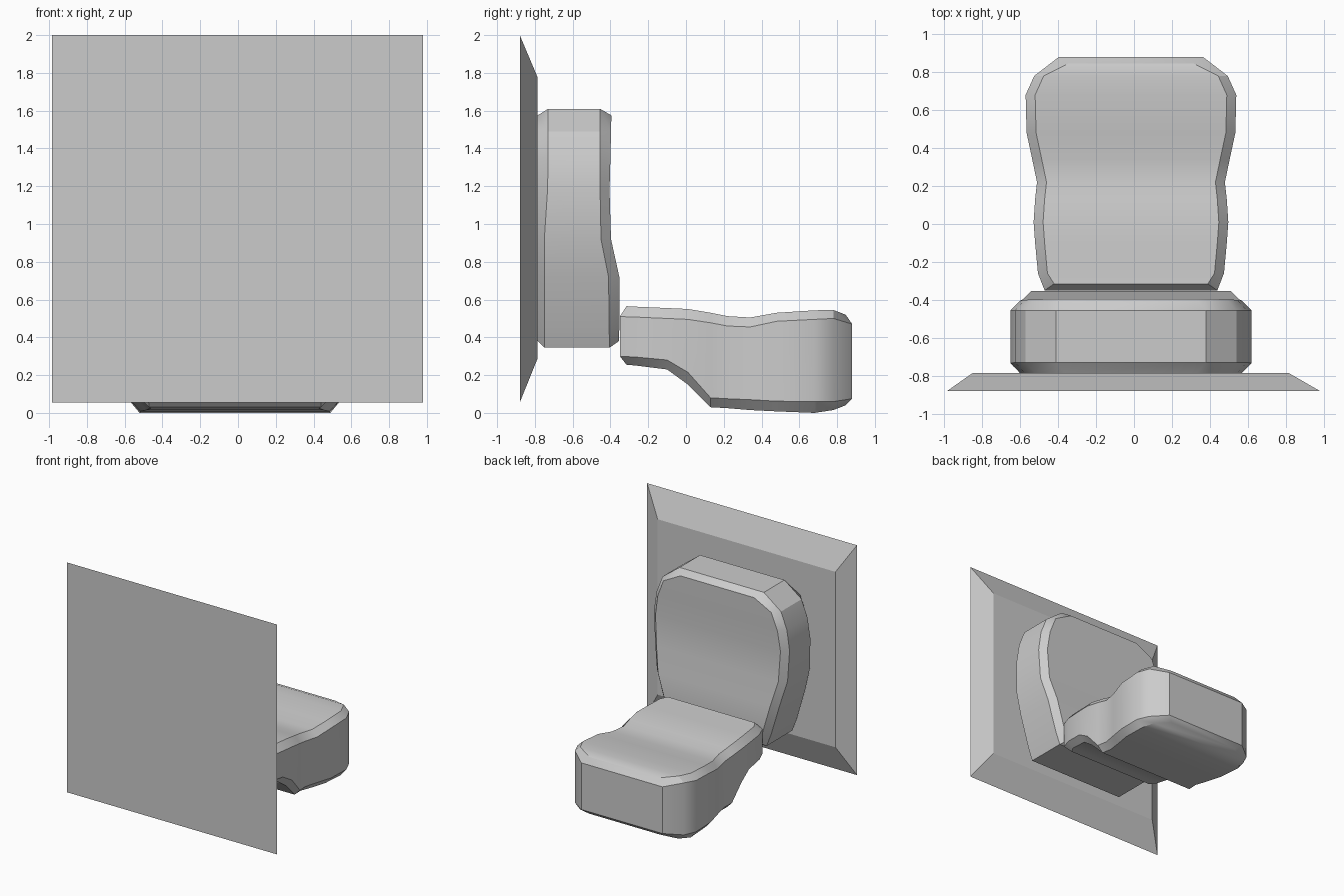
import bpy, bmesh, math

old = bpy.data.objects.get("Cube")
if old:
    bpy.data.objects.remove(old, do_unlink=True)

grey = bpy.data.materials.new("plain_grey")
grey.use_nodes = True
colour = (0.6, 0.6, 0.6, 1)
grey.diffuse_color = colour
grey.node_tree.nodes["Principled BSDF"].inputs["Base Color"].default_value = colour


def finish(bm, name, smooth):
    bmesh.ops.recalc_face_normals(bm, faces=bm.faces)
    mesh = bpy.data.meshes.new(name)
    bm.to_mesh(mesh)
    bm.free()
    mesh.materials.append(grey)
    obj = bpy.data.objects.new(name, mesh)
    bpy.context.collection.objects.link(obj)
    if smooth:
        bpy.ops.object.select_all(action='DESELECT')
        obj.select_set(True)
        bpy.context.view_layer.objects.active = obj
        bpy.ops.object.shade_smooth_by_angle(angle=math.radians(30))
    return obj


def cushion(name, stations, place, rim=0.05, end=0.035, centre=-0.016):
    """Loft chamfered sections: (position, half width, four layer heights)."""
    bm = bmesh.new()
    lo, hi = stations[0][0], stations[-1][0]
    rings = []
    for t, half, *layers in stations:
        inner_t = min(max(t, lo + end), hi - end)
        left, right = [], []
        for i, h in enumerate(layers):
            inner = i in (0, 3)
            w = half - rim if inner else half
            pos = inner_t if inner else t
            left.append(bm.verts.new(place(centre - w, pos, h)))
            right.append(bm.verts.new(place(centre + w, pos, h)))
        rings.append(left + right[::-1])
    # skin along the length
    for a, b in zip(rings, rings[1:]):
        for i in range(8):
            j = (i + 1) % 8
            bm.faces.new((a[i], a[j], b[j], b[i]))
    # chamfered ends
    for r in (rings[0], rings[-1]):
        for i in range(3):
            bm.faces.new((r[i], r[i + 1], r[6 - i], r[7 - i]))
    return finish(bm, name, True)


# Seat pad: stations run front to back, layers run upward
cushion("seat", [
    (-0.35, 0.455, 0.255, 0.30, 0.51, 0.565),
    (-0.26, 0.49, 0.25, 0.295, 0.507, 0.562),
    (-0.10, 0.505, 0.23, 0.28, 0.50, 0.555),
    (0.01, 0.513, 0.15, 0.215, 0.495, 0.55),
    (0.13, 0.505, 0.03, 0.08, 0.477, 0.53),
    (0.22, 0.495, 0.025, 0.075, 0.46, 0.512),
    (0.34, 0.52, 0.015, 0.07, 0.455, 0.505),
    (0.48, 0.55, 0.008, 0.062, 0.485, 0.53),
    (0.68, 0.555, 0.0, 0.06, 0.495, 0.543),
    (0.78, 0.51, 0.015, 0.06, 0.50, 0.545),
    (0.88, 0.38, 0.04, 0.075, 0.47, 0.52),
], lambda x, t, h: (x, t, h))

# Back pad: stations run upward, layers run away from the plate
cushion("backrest", [
    (0.345, 0.455, -0.785, -0.75, -0.405, -0.355),
    (0.45, 0.495, -0.785, -0.75, -0.407, -0.353),
    (0.72, 0.575, -0.785, -0.75, -0.41, -0.353),
    (0.92, 0.62, -0.785, -0.75, -0.45, -0.397),
    (1.18, 0.635, -0.785, -0.733, -0.455, -0.405),
    (1.35, 0.61, -0.785, -0.73, -0.455, -0.40),
    (1.49, 0.555, -0.785, -0.73, -0.455, -0.397),
    (1.61, 0.395, -0.785, -0.73, -0.455, -0.395),
], lambda x, t, h: (x, h, t))

# Wall plate with sloping edges
bm = bmesh.new()


def rectangle(x0, x1, z0, z1, y):
    return [bm.verts.new((x, y, z)) for x, z in ((x0, z0), (x1, z0), (x1, z1), (x0, z1))]


outer = rectangle(-0.985, 0.98, 0.055, 2.0, -0.88)
inner = rectangle(-0.85, 0.815, 0.29, 1.775, -0.785)
bm.faces.new(outer)
bm.faces.new(inner)
for i in range(4):
    j = (i + 1) % 4
    bm.faces.new((outer[i], outer[j], inner[j], inner[i]))
finish(bm, "wall_plate", False)
